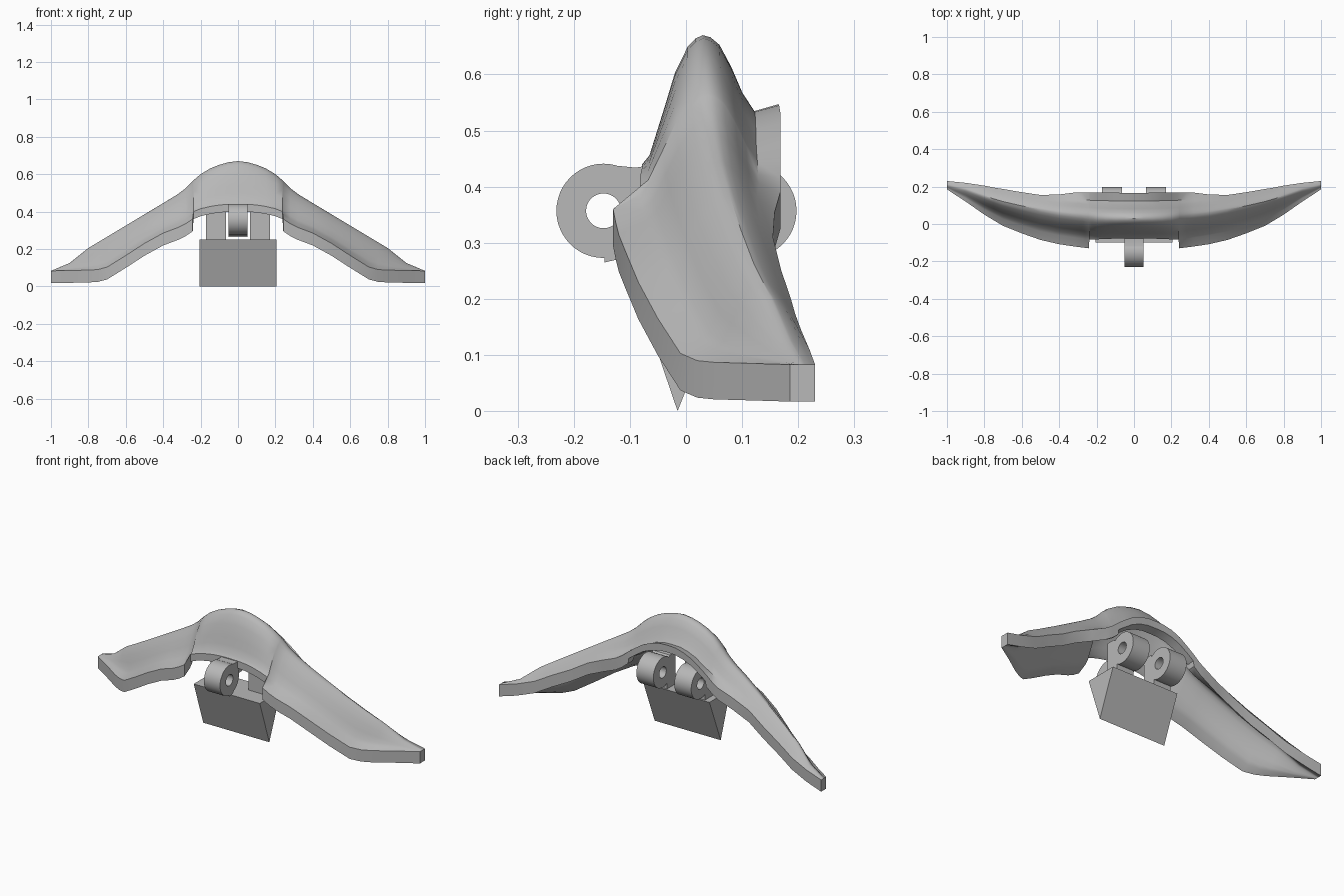
import bpy, bmesh, math

cube = bpy.data.objects.get("Cube")
if cube:
    bpy.data.objects.remove(cube)

grey = bpy.data.materials.new("plain grey")
grey.use_nodes = True
colour = (0.48, 0.48, 0.48, 1)
grey.diffuse_color = colour
grey.node_tree.nodes["Principled BSDF"].inputs["Base Color"].default_value = colour


def finish(name, bm, angle=35):
    bmesh.ops.recalc_face_normals(bm, faces=bm.faces)
    mesh = bpy.data.meshes.new(name)
    bm.to_mesh(mesh)
    bm.free()
    mesh.materials.append(grey)
    obj = bpy.data.objects.new(name, mesh)
    bpy.context.collection.objects.link(obj)
    bpy.ops.object.select_all(action="DESELECT")
    bpy.context.view_layer.objects.active = obj
    obj.select_set(True)
    bpy.ops.object.shade_smooth_by_angle(angle=math.radians(angle))
    return obj


def loft(bm, rings, caps=True):
    """Skin a list of closed rings of points."""
    loops = [[bm.verts.new(p) for p in ring] for ring in rings]
    for a, b in zip(loops, loops[1:]):
        for i in range(len(a)):
            j = (i + 1) % len(a)
            bm.faces.new((a[i], a[j], b[j], b[i]))
    if caps:
        bm.faces.new(loops[0])
        bm.faces.new(loops[-1])


def prism(name, outline, x0, x1):
    bm = bmesh.new()
    loft(bm, [[(x, y, z) for y, z in outline] for x in (x0, x1)])
    return finish(name, bm)


def lug(name, x0, x1, y, z=0.357, outer=0.084, inner=0.031, sides=48):
    """Round eyelet with its axis along x."""
    def circle(x, r):
        turn = [2 * math.pi * i / sides for i in range(sides)]
        return [(x, y + r * math.cos(a), z + r * math.sin(a)) for a in turn]
    bm = bmesh.new()
    loft(bm, [circle(x0, inner), circle(x0, outer), circle(x1, outer),
              circle(x1, inner), circle(x0, inner)], caps=False)
    bmesh.ops.remove_doubles(bm, verts=bm.verts, dist=0.0001)
    return finish(name, bm)


# Winged shell: x, then front edge, ridge and rear edge as y, z
stations = [
    (0, -.078, .44, .03, .67, .165, .547),
    (.05, -.078, .439, .03, .664, .166, .545),
    (.1, -.078, .435, .03, .65, .168, .533),
    (.15, -.08, .427, .032, .63, .168, .512),
    (.2, -.082, .415, .035, .6, .168, .478),
    (.238, -.082, .4, .04, .567, .168, .45),
    (.242, -.13, .36, .04, .563, .168, .447),
    (.28, -.125, .335, .044, .525, .168, .415),
    (.32, -.12, .315, .05, .494, .168, .39),
    (.4, -.108, .285, .06, .445, .158, .355),
    (.5, -.085, .23, .078, .385, .155, .31),
    (.6, -.05, .165, .097, .325, .17, .25),
    (.7, -.01, .103, .12, .265, .187, .2),
    (.75, .02, .09, .135, .235, .195, .172),
    (.8, .05, .087, .15, .205, .205, .145),
    (.9, .12, .085, .185, .125, .22, .11),
    (1, .185, .083, .21, .083, .23, .083),
]
centre_front = [(0, 0), (.12, .07), (.24, .25), (.36, .43), (.54, .71), (.75, .91), (.88, .975)]
wing_front = [(0, 0), (.28, .13), (.4, .23), (.53, .46), (.66, .7), (.82, .9), (.91, .97)]
rear_curve = [(0, 0), (.1, .03), (.22, .14), (.38, .47), (.52, .83), (.68, 1.1), (1, 1)]


def section(x, fy, fz, ry, rz, by, bz):
    wing = min(max((x - .2) / .25, 0), 1)
    top = []
    for u, v in (centre_front if x < .24 else wing_front):
        top.append((x, fy + (ry - fy) * u, fz + (rz - fz) * v))
    for u, v in rear_curve:
        v += (u ** 1.35 - v) * wing
        top.append((x, ry + (by - ry) * u, rz + (bz - rz) * v))
    depth = .04 if x < .24 else .066
    return top + [(x, y, z - depth) for x, y, z in reversed(top)]


bm = bmesh.new()
loft(bm, [section(*s) for s in stations])
centre = [f for f in bm.faces if all(v.co.x == 0 for v in f.verts)]
bmesh.ops.delete(bm, geom=centre, context="FACES_ONLY")
shell = finish("winged_shell", bm, 37)
mirror = shell.modifiers.new("Mirror", "MIRROR")
mirror.use_clip = True

# Wedge-shaped foot
prism("wedge_foot", [(-.015, 0), (-.1, .25), (.085, .25)], -.205, .205)

# Front eyelet, its neck and its lower tab
lug("front_eyelet", -.05, .05, -.147)
prism("front_eyelet_neck", [(-.12, .437), (-.1, .34), (-.075, .342),
                            (-.058, .39), (-.05, .44), (-.09, .434)], -.05, .05)
prism("front_eyelet_tab", [(-.145, .265), (-.115, .272), (-.1, .295), (-.145, .3)],
      -.05, .05)

# Rear eyelets with posts down to the foot
for side, name in ((1, "left"), (-1, "right")):
    x0, x1 = sorted((side * .065, side * .17))
    lug("rear_eyelet_" + name, x0, x1, .113)
    prism("rear_post_" + name, [(.0, .24), (.075, .24), (.075, .4),
                                (.05, .43), (.0, .43)], x0, x1)
